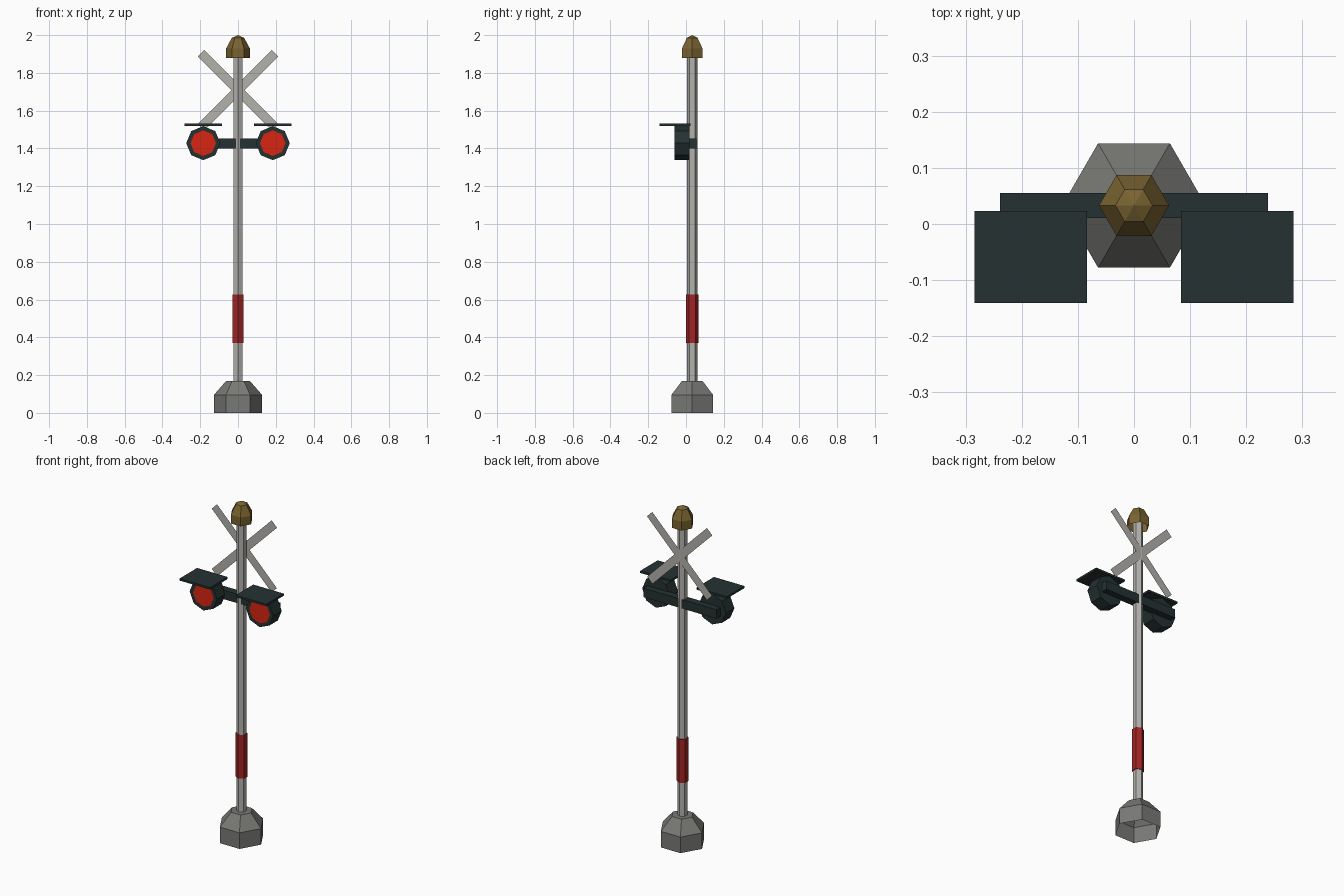
import bpy, bmesh, math
from mathutils import Vector, Matrix

if "Cube" in bpy.data.objects:
    bpy.data.objects.remove(bpy.data.objects["Cube"])

def material(name, rgb):
    m = bpy.data.materials.new(name)
    m.diffuse_color = (*rgb, 1)
    m.use_nodes = True
    m.node_tree.nodes["Principled BSDF"].inputs["Base Color"].default_value = m.diffuse_color
    return m

STEEL = material("pale steel", (0.45, 0.44, 0.41))
CONCRETE = material("grey concrete", (0.19, 0.19, 0.18))
BRASS = material("dull brass", (0.19, 0.125, 0.03))
DARK = material("dark teal housing", (0.018, 0.031, 0.031))
BAND = material("band red", (0.36, 0.018, 0.018))
LENS = material("lens red", (0.68, 0.018, 0.006))
POLE_Y = 0.033

def add_object(name, bm, *mats):
    bmesh.ops.recalc_face_normals(bm, faces=bm.faces)
    me = bpy.data.meshes.new(name)
    bm.to_mesh(me)
    bm.free()
    for m in mats:
        me.materials.append(m)
    ob = bpy.data.objects.new(name, me)
    bpy.context.collection.objects.link(ob)
    return ob

def lathe(name, profile, mat, sides=6, turn=0.0, cap_top=False, cap_bottom=False):
    """Stack of regular polygons (radius, z) round the pole axis."""
    bm = bmesh.new()
    rings = []
    for r, z in profile:
        if r == 0:
            rings.append([bm.verts.new((0, POLE_Y, z))] * sides)
            continue
        angles = [turn + math.tau * i / sides for i in range(sides)]
        rings.append([bm.verts.new((r * math.cos(a), POLE_Y + r * math.sin(a), z))
                      for a in angles])
    for lo, hi in zip(rings, rings[1:]):
        for i in range(sides):
            j = (i + 1) % sides
            quad = list(dict.fromkeys((lo[i], lo[j], hi[j], hi[i])))
            bm.faces.new(quad)
    if cap_top:
        bm.faces.new(rings[-1])
    if cap_bottom:
        bm.faces.new(rings[0])
    return add_object(name, bm, mat)

def box(name, lo, hi, mat):
    lo, hi = Vector(lo), Vector(hi)
    bm = bmesh.new()
    bmesh.ops.create_cube(bm, size=1, matrix=Matrix.Translation((lo + hi) / 2)
                          @ Matrix.Diagonal((*(hi - lo), 1)))
    return add_object(name, bm, mat)

# Foot, post, painted band and bell
lathe("base", [(0.128, 0), (0.128, 0.095), (0.062, 0.17)], CONCRETE, cap_top=True)
lathe("pole", [(0.028, 0.15), (0.028, 1.92)], STEEL, turn=math.pi / 6, cap_top=True)
lathe("red_band", [(0.033, 0.37), (0.033, 0.627)], BAND, turn=math.pi / 6,
      cap_top=True, cap_bottom=True)
lathe("bell", [(0.0625, 1.878), (0.0625, 1.93), (0.033, 1.985), (0, 2.0)], BRASS)

# Crossed boards: flat sheets on the back of the pole
for side, name in ((1, "cross_board_rising"), (-1, "cross_board_falling")):
    bm = bmesh.new()
    y = 0.0595 + 0.0005 * side
    rot = Matrix.Rotation(-side * math.pi / 4, 4, 'Y')
    corners = [(-0.277, -0.0245), (0.277, -0.0245), (0.277, 0.0245), (-0.277, 0.0245)]
    bm.faces.new([bm.verts.new(rot @ Vector((u, 0, v)) + Vector((0, y, 1.709)))
                  for u, v in corners])
    add_object(name, bm, STEEL)

# Arm carrying the lamps
box("lamp_arm", (-0.239, 0.011, 1.40), (0.239, 0.055, 1.453), DARK)

# Octagonal lamps with inset lens faces, and flat visors above
for side, tag in ((-1, "left"), (1, "right")):
    cx = side * 0.184
    bm = bmesh.new()
    bmesh.ops.create_cone(bm, cap_ends=True, segments=8, radius1=0.09, radius2=0.09,
                          depth=0.079,
                          matrix=Matrix.Translation((cx, -0.0215, 1.428))
                          @ Matrix.Rotation(math.pi / 2, 4, 'X'))
    bm.normal_update()
    front = min(bm.faces, key=lambda f: f.calc_center_median().y)
    bmesh.ops.inset_region(bm, faces=[front], thickness=0.0225)
    front.material_index = 1
    add_object("lamp_" + tag, bm, DARK, LENS)
    box("visor_" + tag, (cx - 0.1, -0.141, 1.519), (cx + 0.1, 0.023, 1.531), DARK)
